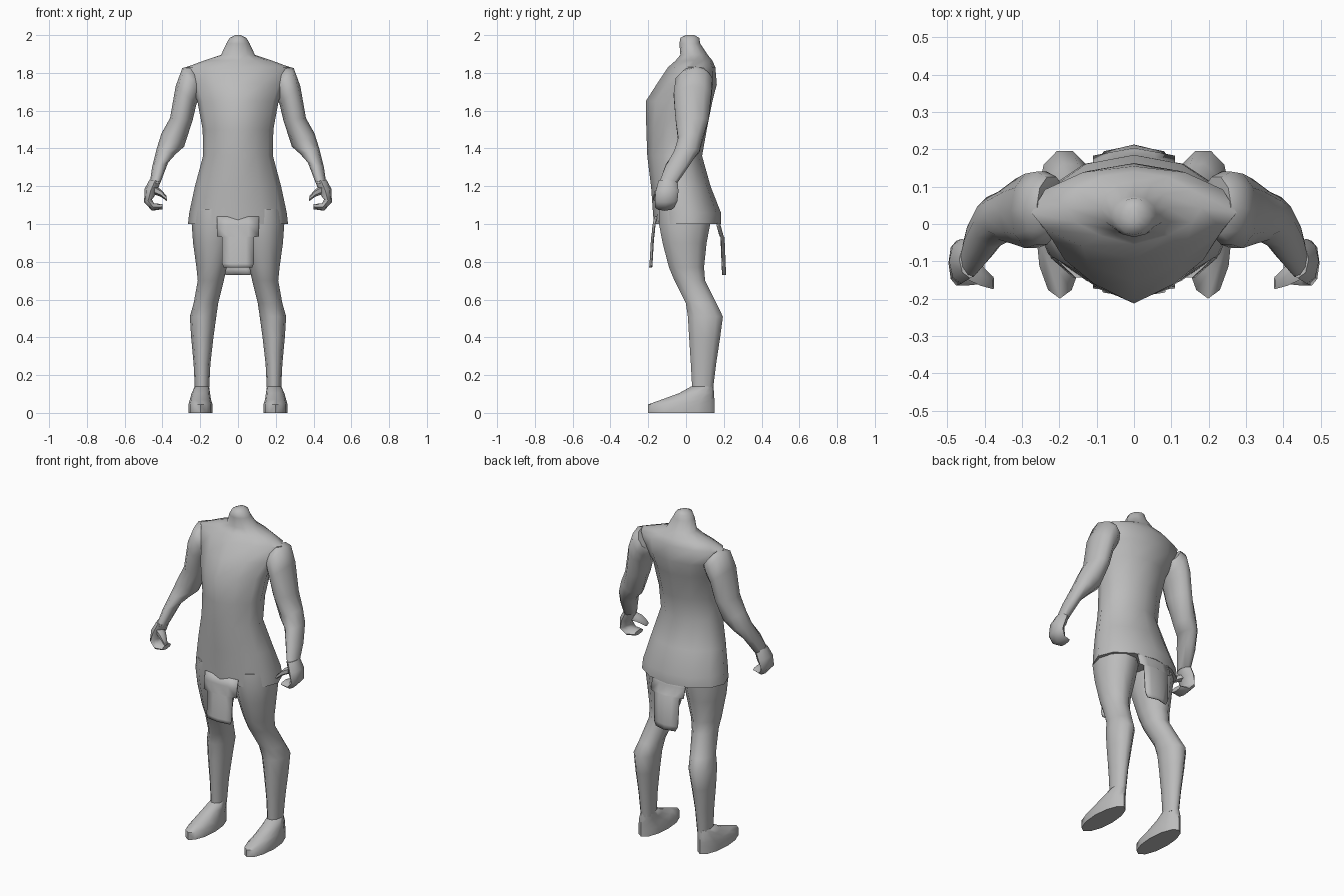
import bpy, bmesh, math
from mathutils import Vector

grey = bpy.data.materials.new("plain grey")
grey.diffuse_color = (0.5, 0.5, 0.5, 1)


def finish(bm, name, mirror=False, angle=60):
    bmesh.ops.recalc_face_normals(bm, faces=bm.faces)
    me = bpy.data.meshes.new(name)
    bm.to_mesh(me)
    bm.free()
    me.materials.append(grey)
    ob = bpy.data.objects.new(name, me)
    bpy.context.collection.objects.link(ob)
    if mirror:
        mod = ob.modifiers.new("mirror", 'MIRROR')
        mod.use_mirror_merge = False
    bpy.ops.object.select_all(action='DESELECT')
    ob.select_set(True)
    bpy.context.view_layer.objects.active = ob
    bpy.ops.object.shade_smooth_by_angle(angle=math.radians(angle))
    return ob


def loft(name, rows, sides=12, mirror=False, angle=60):
    """Each row: outer x, z, inner x, z, front y, back y, optional front pointedness."""
    bm = bmesh.new()
    rings = []
    for r in rows:
        xa, za, xb, zb, y0, y1 = r[:6]
        point = r[6] if len(r) > 6 else 0
        ring = []
        for i in range(sides):
            a = 2 * math.pi * i / sides
            c, s = math.cos(a), math.sin(a)
            t = (1 + c) / 2
            if s < 0:   # front half may be a blunt wedge
                s = s * (1 - point) - (1 - abs(c)) * point
            y = (y0 + y1) / 2 + s * (y1 - y0) / 2
            ring.append(bm.verts.new((xb + (xa - xb) * t, y, zb + (za - zb) * t)))
        rings.append(ring)
    for p, q in zip(rings, rings[1:]):
        for i in range(sides):
            j = (i + 1) % sides
            bm.faces.new((p[i], p[j], q[j], q[i]))
    bm.faces.new(rings[0])
    bm.faces.new(rings[-1])
    return finish(bm, name, mirror, angle)


# Tunic, chest and neck: z, half width, front y, back y, pointedness
body = [(1.0, .265, -.17, .185, 0), (1.06, .258, -.175, .185, 0),
        (1.2, .228, -.185, .13, .1), (1.36, .185, -.205, .085, .2),
        (1.5, .187, -.21, .11, .3), (1.65, .215, -.213, .14, .45),
        (1.74, .25, -.155, .163, .5), (1.83, .275, -.095, .155, .4),
        (1.865, .18, -.055, .14, .3), (1.895, .09, -.03, .115, 0),
        (1.955, .062, -.035, .075, 0), (1.985, .045, -.03, .07, 0),
        (2.0, .015, 0, .045, 0)]
loft("torso", [(w, z, -w, z, f, b, p) for z, w, f, b, p in body])

# Arms
loft("arm", [(.26, 1.835, .18, 1.72, -.03, .13),
             (.295, 1.825, .20, 1.67, -.06, .145),
             (.33, 1.73, .22, 1.635, -.07, .14),
             (.36, 1.56, .24, 1.55, -.06, .125),
             (.405, 1.48, .285, 1.41, -.045, .09),
             (.43, 1.40, .33, 1.37, -.065, .075),
             (.455, 1.30, .37, 1.325, -.11, .02),
             (.467, 1.215, .412, 1.215, -.145, -.045)], 10, True)

# Curled hands with thumbs
loft("hand", [(.468, 1.235, .41, 1.225, -.145, -.045),
              (.495, 1.185, .43, 1.165, -.16, -.04),
              (.497, 1.115, .455, 1.13, -.165, -.045),
              (.455, 1.07, .445, 1.11, -.165, -.06),
              (.40, 1.078, .40, 1.105, -.16, -.075)], 8, True)
loft("thumb", [(.445, 1.205, .44, 1.155, -.155, -.08),
               (.41, 1.185, .41, 1.145, -.17, -.105),
               (.378, 1.148, .375, 1.12, -.177, -.14)], 6, True)

# Legs: z, inner x, outer x, front y, back y
leg = [(1.08, .01, .235, -.15, .14), (1.0, .01, .245, -.15, .135),
       (.9, .025, .238, -.13, .115), (.77, .06, .22, -.095, .1),
       (.70, .075, .213, -.065, .105), (.58, .105, .235, -.005, .165),
       (.51, .115, .255, .005, .20), (.40, .13, .248, .012, .185),
       (.26, .146, .235, .022, .163), (.12, .153, .228, .03, .145)]
loft("leg", [(xo, z, xi, z, f, b) for z, xi, xo, f, b in leg], 10, True)

# Feet, stacked from the sole up
foot = [(0, .135, .262, -.2, .15), (.045, .135, .262, -.2, .15),
        (.07, .143, .255, -.13, .15), (.105, .148, .245, -.035, .148),
        (.14, .153, .229, .028, .145)]
loft("foot", [(xo, z, xi, z, f, b) for z, xi, xo, f, b in foot], 12, True)


# Hanging cloth flaps: half width, y, z, bowed outward in the middle
def flap(name, rows, bow):
    bm = bmesh.new()
    grid = [[bm.verts.new((w * t, y + bow * (1 - abs(t)), z)) for t in (-1, -.5, 0, .5, 1)]
            for w, y, z in rows]
    for p, q in zip(grid, grid[1:]):
        for i in range(4):
            bm.faces.new((p[i], p[i + 1], q[i + 1], q[i]))
    ob = finish(bm, name)
    mod = ob.modifiers.new("thickness", 'SOLIDIFY')
    mod.thickness = .006
    mod.offset = 0


flap("front_flap", [(.11, -.155, 1.04), (.11, -.165, .99), (.11, -.17, .935),
                    (.085, -.172, .93), (.083, -.18, .79), (.075, -.182, .77)], -.01)
flap("back_flap", [(.11, .155, 1.04), (.11, .165, .99), (.11, .18, .935),
                   (.085, .185, .93), (.08, .192, .76), (.065, .194, .73)], .016)
